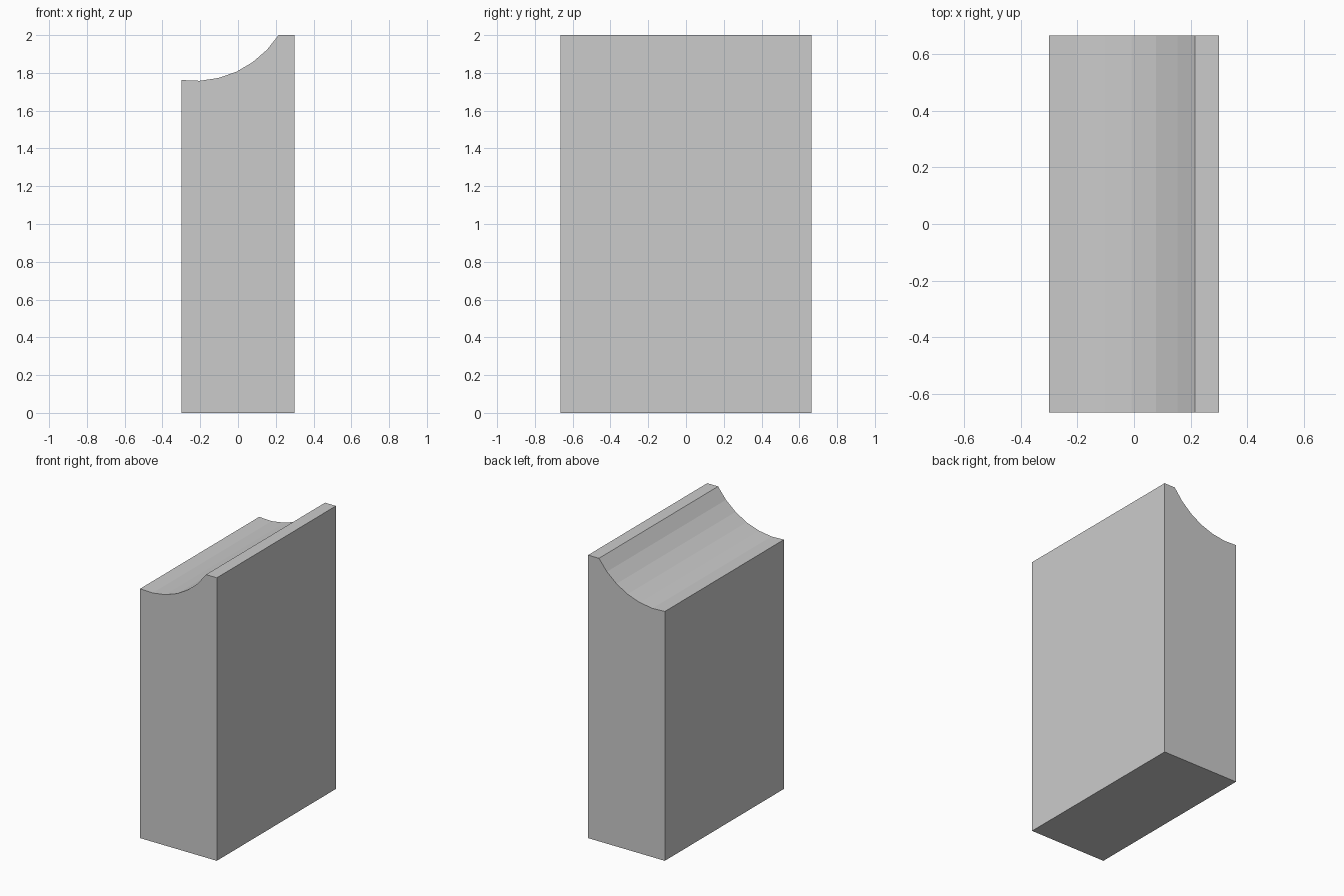
import bpy, bmesh

if "Cube" in bpy.data.objects:
    bpy.data.objects.remove(bpy.data.objects["Cube"])

HALF_WIDTH, HALF_DEPTH, HEIGHT = 0.30, 0.665, 2.0

# Faceted concave cove along the top, from the low side to the flat rim
cove = [(-HALF_WIDTH, 1.762), (-0.203, 1.758), (-0.104, 1.773),
        (-0.008, 1.806), (0.078, 1.857), (0.153, 1.922), (0.215, HEIGHT)]
profile = [(HALF_WIDTH, HEIGHT), (HALF_WIDTH, 0), (-HALF_WIDTH, 0)] + cove

# Block: side profile extruded through the depth
bm = bmesh.new()
face = bm.faces.new([bm.verts.new((x, -HALF_DEPTH, z)) for x, z in profile])
extruded = bmesh.ops.extrude_face_region(bm, geom=[face], use_keep_orig=True)
bmesh.ops.translate(bm, vec=(0, 2 * HALF_DEPTH, 0),
                    verts=[g for g in extruded["geom"] if isinstance(g, bmesh.types.BMVert)])
bmesh.ops.recalc_face_normals(bm, faces=bm.faces)

mesh = bpy.data.meshes.new("coved_block")
bm.to_mesh(mesh)
bm.free()
bpy.context.collection.objects.link(bpy.data.objects.new("coved_block", mesh))
